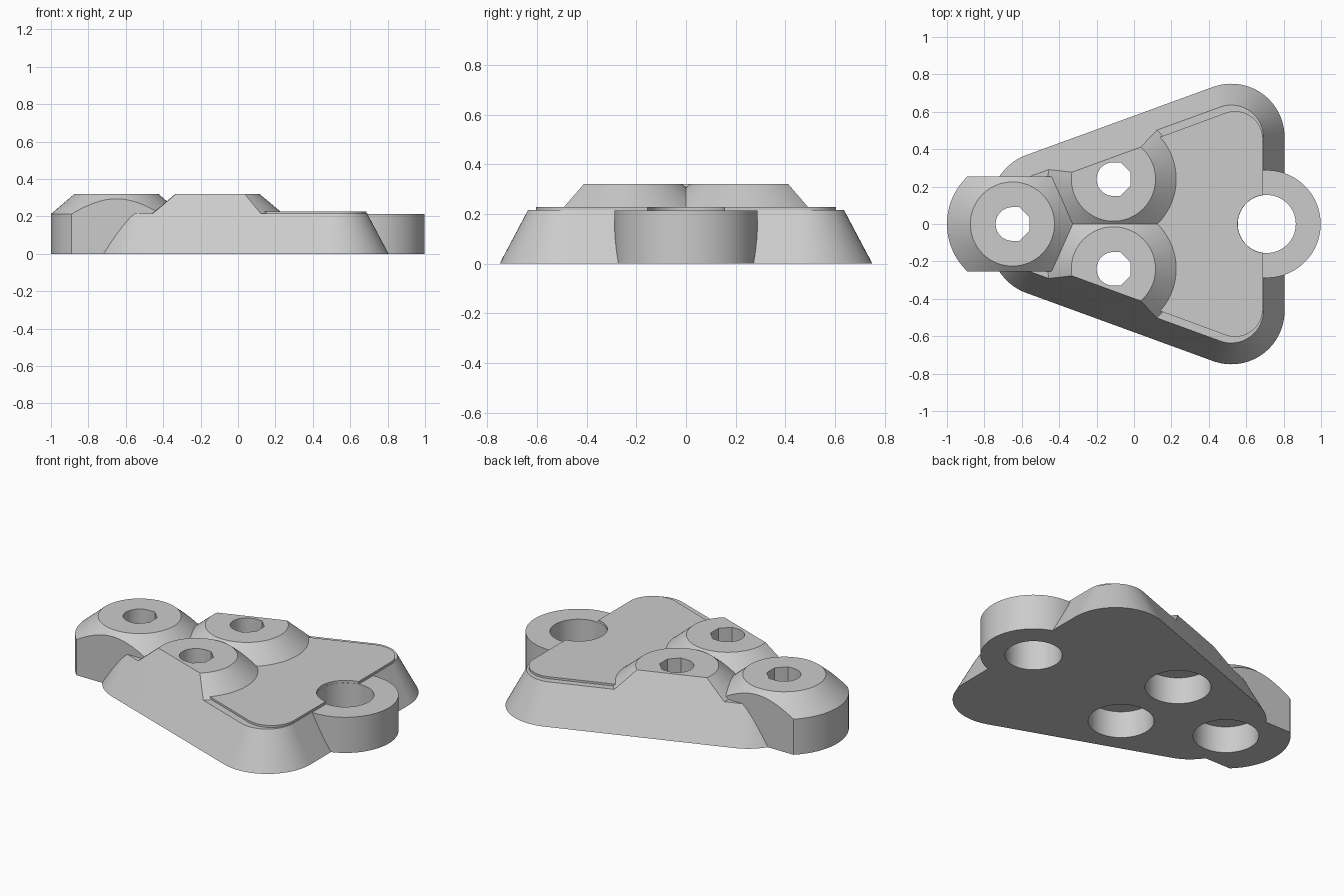
import bpy, bmesh
from math import sin, cos, radians
from mathutils import Vector

cube = bpy.data.objects.get("Cube")
if cube:
    bpy.data.objects.remove(cube)

grey = bpy.data.materials.new("light_grey")
grey.use_nodes = True
colour = (0.6, 0.6, 0.6, 1)
grey.diffuse_color = colour
grey.node_tree.nodes["Principled BSDF"].inputs["Base Color"].default_value = colour

TOP, DECK = 0.32, 0.215        # heights of the bosses and of the base
SIDE = radians(110.05)         # outward direction of the base's long side
TAPER = 0.53                   # how fast the base narrows with height
WIDE, NARROW, RADIUS = (0.52, 0.465), (-0.48, 0.10), 0.285
SEGMENTS = 80
PARTS = []


def loft(name, layers, ring=False, trims=()):
    """Solid through equal outlines; a ring joins last to first, trims are cutting planes."""
    bm = bmesh.new()
    rows = [[bm.verts.new((x, y, z)) for x, y in pts] for z, pts in layers]
    pairs = list(zip(rows, rows[1:]))
    if ring:
        pairs.append((rows[-1], rows[0]))
    else:
        bm.faces.new(rows[0][::-1])
        bm.faces.new(rows[-1])
    for low, high in pairs:
        for i in range(len(low)):
            j = (i + 1) % len(low)
            bm.faces.new((low[i], low[j], high[j], high[i]))
    for point, normal in trims:
        cut = bmesh.ops.bisect_plane(bm, geom=bm.verts[:] + bm.edges[:] + bm.faces[:],
                                     plane_co=point, plane_no=normal, clear_outer=True)
        edges = [e for e in cut["geom_cut"] if isinstance(e, bmesh.types.BMEdge)]
        bmesh.ops.edgeloop_fill(bm, edges=edges)
    bmesh.ops.recalc_face_normals(bm, faces=bm.faces)
    mesh = bpy.data.meshes.new(name)
    bm.to_mesh(mesh)
    bm.free()
    mesh.materials.append(grey)
    obj = bpy.data.objects.new(name, mesh)
    bpy.context.collection.objects.link(obj)
    return obj


def circle(centre, radius):
    """Outline whose radius is a number or a function of the angle in degrees."""
    pts = []
    for i in range(SEGMENTS):
        deg = 360 * i / SEGMENTS
        r = radius(deg) if callable(radius) else radius
        pts.append((centre[0] + r * cos(radians(deg)), centre[1] + r * sin(radians(deg))))
    return pts


def shaft(deg):
    """Bolt shaft: round on one half, octagonal on the other."""
    if 90 < deg < 270:
        return 0.09
    return 0.09 / cos(radians((deg + 22.5) % 45 - 22.5))


def turned(name, centre, profile, ring=True, trims=()):
    return loft(name, [(z, circle(centre, r)) for r, z in profile], ring, trims)


def wedge(wide, narrow, r):
    """Rounded trapezoid around mirrored wide and narrow corner centres."""
    pts = []
    for (x, y), start, end, n in ((wide, 0, SIDE, 24), (narrow, SIDE, radians(180), 16)):
        for i in range(n):
            a = start + (end - start) * i / (n - 1)
            pts.append((x + r * cos(a), y + r * sin(a)))
    return pts + [(x, -y) for x, y in reversed(pts)]


def drill(target, centre, r):
    """Cut a vertical hole right through, trying the next solver if one fails."""
    tool = turned("drill", centre, [(r, -0.2), (r, 0.5)], ring=False)
    mod = target.modifiers.new("hole", "BOOLEAN")
    mod.operation, mod.object = "DIFFERENCE", tool
    for solver in ("EXACT", "MANIFOLD", "FLOAT"):
        mod.solver = solver
        bpy.context.view_layer.update()
        deps = bpy.context.evaluated_depsgraph_get()
        mesh = bpy.data.meshes.new_from_object(target.evaluated_get(deps))
        if len(mesh.polygons) > len(target.data.polygons) / 2:
            break
    target.modifiers.clear()
    target.data = mesh
    bpy.data.objects.remove(tool)


# Tapered base with a thin raised deck
deck = wedge((0.54, 0.455), (-0.45, 0.09), 0.148)
base = loft("tapered_base", [
    (0, wedge(WIDE, NARROW, RADIUS)),
    (DECK, wedge(WIDE, NARROW, RADIUS - TAPER * DECK)),
    (DECK, deck), (0.227, deck)])
PARTS.append(base)

# Every bolt boss has a wide pocket below and a narrow shaft above
BORE = [(0.178, 0), (0.178, 0.16), (shaft, 0.16), (shaft, TOP), (0.225, TOP)]

# Pair of conical bosses trimmed flush with the base's sloping sides
for label, s in (("back", 1), ("front", -1)):
    centre = (-0.11, 0.24 * s)
    point = Vector((WIDE[0] + RADIUS * cos(SIDE), s * (WIDE[1] + RADIUS * sin(SIDE)), 0))
    normal = Vector((cos(SIDE), s * sin(SIDE), TAPER)).normalized()
    PARTS.append(turned(label + "_boss", centre, BORE + [(0.35, DECK), (0.2, 0.2)],
                        trims=[(point, normal)]))
    drill(base, centre, 0.179)

# End lobe with a conical top and two flat sides
lobe_centre = (-0.65, 0)
flats = [(Vector((0, 0.255 * s, 0)), Vector((0, s, 0))) for s in (1, -1)]
PARTS.append(turned("end_lobe", lobe_centre, BORE + [(0.35, DECK - 0.002), (0.35, 0)],
                    trims=flats))
drill(base, lobe_centre, 0.179)

# Ring lug with a through hole
lug_centre = (0.71, 0)
PARTS.append(turned("ring_lug", lug_centre,
                    [(0.155, 0), (0.155, 0.213), (0.288, 0.213), (0.288, 0)]))
drill(base, lug_centre, 0.156)

# Smooth curved walls, keep hard edges
bpy.ops.object.select_all(action="DESELECT")
for part in PARTS:
    part.select_set(True)
bpy.context.view_layer.objects.active = base
bpy.ops.object.shade_smooth_by_angle(angle=radians(20))
